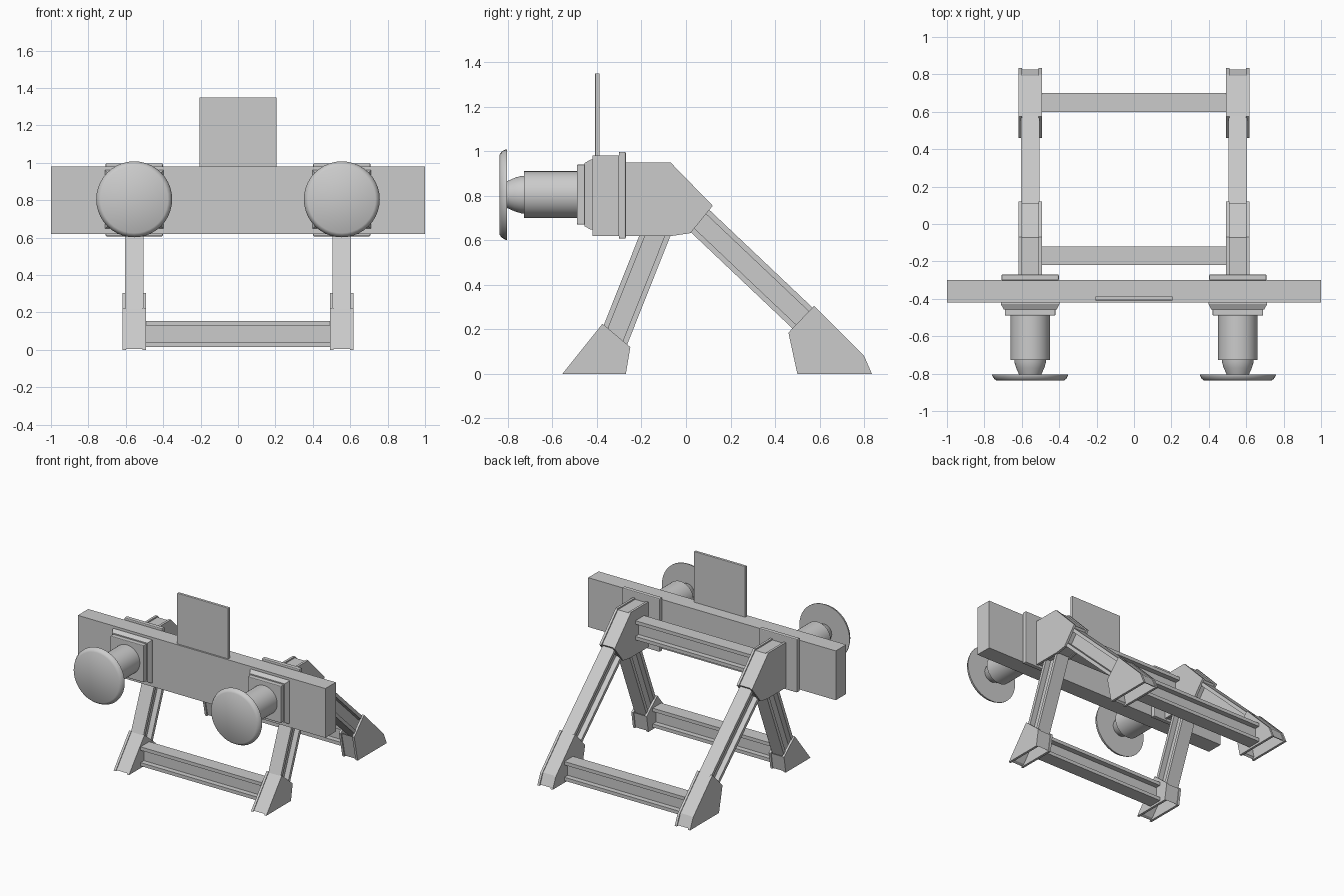
import bpy, bmesh, math
from mathutils import Vector, Matrix

if "Cube" in bpy.data.objects:
    bpy.data.objects.remove(bpy.data.objects["Cube"])

steel = bpy.data.materials.new("steel_grey")
steel.use_nodes = True
GREY = (0.6, 0.6, 0.6, 1)
steel.diffuse_color = GREY
steel.node_tree.nodes["Principled BSDF"].inputs["Base Color"].default_value = GREY

TRACK = 0.555   # sideways offset of each frame
HALF = 0.05     # half width of the rolled steel sections


def finish(bm, name, bevel=0, smooth=False):
    bmesh.ops.recalc_face_normals(bm, faces=bm.faces)
    mesh = bpy.data.meshes.new(name)
    bm.to_mesh(mesh)
    bm.free()
    mesh.materials.append(steel)
    ob = bpy.data.objects.new(name, mesh)
    bpy.context.collection.objects.link(ob)
    if bevel:
        mod = ob.modifiers.new("Bevel", "BEVEL")
        mod.width = bevel
        mod.segments = 2
    if smooth:
        bpy.ops.object.select_all(action="DESELECT")
        ob.select_set(True)
        bpy.context.view_layer.objects.active = ob
        bpy.ops.object.shade_smooth_by_angle(angle=math.radians(35))
    return ob


def prism(bm, pts, x0, x1):
    """Extrude a side profile of (y, z) points from x0 to x1."""
    face = bm.faces.new([bm.verts.new((x0, y, z)) for y, z in pts])
    geom = bmesh.ops.extrude_face_region(bm, geom=[face])["geom"]
    verts = [g for g in geom if isinstance(g, bmesh.types.BMVert)]
    bmesh.ops.translate(bm, verts=verts, vec=(x1 - x0, 0, 0))


def rect(y0, y1, z0, z1):
    return [(y0, z0), (y1, z0), (y1, z1), (y0, z1)]


def box(name, x0, x1, y0, y1, z0, z1, bevel=0):
    bm = bmesh.new()
    prism(bm, rect(y0, y1, z0, z1), x0, x1)
    return finish(bm, name, bevel)


def leg(name, x, a, b, depth=0.13, flange=0.024):
    """Sloping I-section between two (y, z) points."""
    a, b = Vector(a), Vector(b)
    d = (b - a).normalized()
    n = Vector((-d.y, d.x))
    h = depth / 2
    bm = bmesh.new()
    for lo, hi, w in ((-h, flange - h, HALF), (flange - h, h - flange, 0.012), (h - flange, h, HALF)):
        prism(bm, [a + n * lo, b + n * lo, b + n * hi, a + n * hi], x - w, x + w)
    finish(bm, name)


def cross_beam(name, y, z):
    """Level I-section joining the two frames."""
    bm = bmesh.new()
    prism(bm, rect(y - HALF, y + HALF, z, z + 0.025), -0.5, 0.5)
    prism(bm, rect(y - 0.012, y + 0.012, z + 0.025, z + 0.115), -0.5, 0.5)
    prism(bm, rect(y - HALF, y + HALF, z + 0.115, z + 0.14), -0.5, 0.5)
    finish(bm, name)


def bracket(name, x, pts, covers=None):
    """Two cheek plates, with a solid core or recessed covers on given edges."""
    pts = [Vector(p) for p in pts]
    mid = sum(pts, Vector((0, 0))) / len(pts)

    def inset(i, f):
        return mid + (pts[i % len(pts)] - mid) * f

    bm = bmesh.new()
    for s in (-1, 1):
        prism(bm, pts, x + s * 0.045, x + s * 0.062)
    if covers is None:
        prism(bm, [inset(i, 0.95) for i in range(len(pts))], x - HALF, x + HALF)
    else:
        for i in covers:
            quad = [inset(i, 0.95), inset(i + 1, 0.95), inset(i + 1, 0.85), inset(i, 0.85)]
            prism(bm, quad, x - HALF, x + HALF)
    finish(bm, name)


def lathe(name, x, profile, segments=40, turn=0.0):
    """Revolve (radius, y) points about a buffer's axis."""
    bm = bmesh.new()
    rings = []
    for r, y in profile:
        angles = [turn + math.tau * k / segments for k in range(segments)]
        rings.append([bm.verts.new((x + r * math.cos(t), y, 0.805 + r * math.sin(t))) for t in angles])
    for lower, upper in zip(rings, rings[1:]):
        for k in range(segments):
            j = (k + 1) % segments
            bm.faces.new((lower[k], lower[j], upper[j], upper[k]))
    bm.faces.new(rings[0])
    bm.faces.new(rings[-1])
    finish(bm, name, smooth=segments > 4)


# Main beam and sign plate
box("main_beam", -1, 1, -0.42, -0.30, 0.62, 0.98)
box("sign_plate", -0.207, 0.207, -0.408, -0.388, 0.97, 1.35, 0.003)

HEAD = [(-0.285, 0.95), (-0.07, 0.95), (0.12, 0.755), (0.02, 0.632), (-0.06, 0.62), (-0.285, 0.62)]
FRONT_FOOT = [(-0.555, 0), (-0.375, 0.225), (-0.25, 0.12), (-0.27, 0)]
REAR_FOOT = [(0.5, 0), (0.46, 0.185), (0.575, 0.305), (0.8, 0.08), (0.835, 0)]
ROOT2 = math.sqrt(2)

for side, sx in (("left", 1), ("right", -1)):
    x = sx * TRACK
    # Supporting frame
    bracket("head_bracket_" + side, x, HEAD)
    leg("front_leg_" + side, x, (-0.10, 0.72), (-0.34, 0.117))
    leg("rear_leg_" + side, x, (0.0, 0.746), (0.60, 0.178))
    bracket("front_foot_" + side, x, FRONT_FOOT, (0, 2))
    bracket("rear_foot_" + side, x, REAR_FOOT, (0, 2, 3))
    box("backing_plate_" + side, x - 0.153, x + 0.153, -0.302, -0.27, 0.607, 0.997, 0.006)

    # Buffer: square mount, barrel, neck and disc
    lathe("buffer_base_" + side, x, [(0.157 * ROOT2, -0.415), (0.157 * ROOT2, -0.428), (0.142 * ROOT2, -0.456)],
          4, math.pi / 4)
    box("buffer_flange_" + side, x - 0.135, x + 0.135, -0.49, -0.454, 0.67, 0.94, 0.005)
    lathe("buffer_barrel_" + side, x, [(0.105, -0.485), (0.105, -0.728)])
    lathe("buffer_neck_" + side, x, [(0.085, -0.72), (0.084, -0.74), (0.075, -0.77), (0.058, -0.808)])
    lathe("buffer_disc_" + side, x, [(0.203, -0.805), (0.203, -0.81), (0.193, -0.828), (0.18, -0.837)])

# Cross members
cross_beam("upper_cross_beam", -0.17, 0.73)
cross_beam("front_cross_beam", -0.37, 0.015)
cross_beam("rear_cross_beam", 0.65, 0.015)
